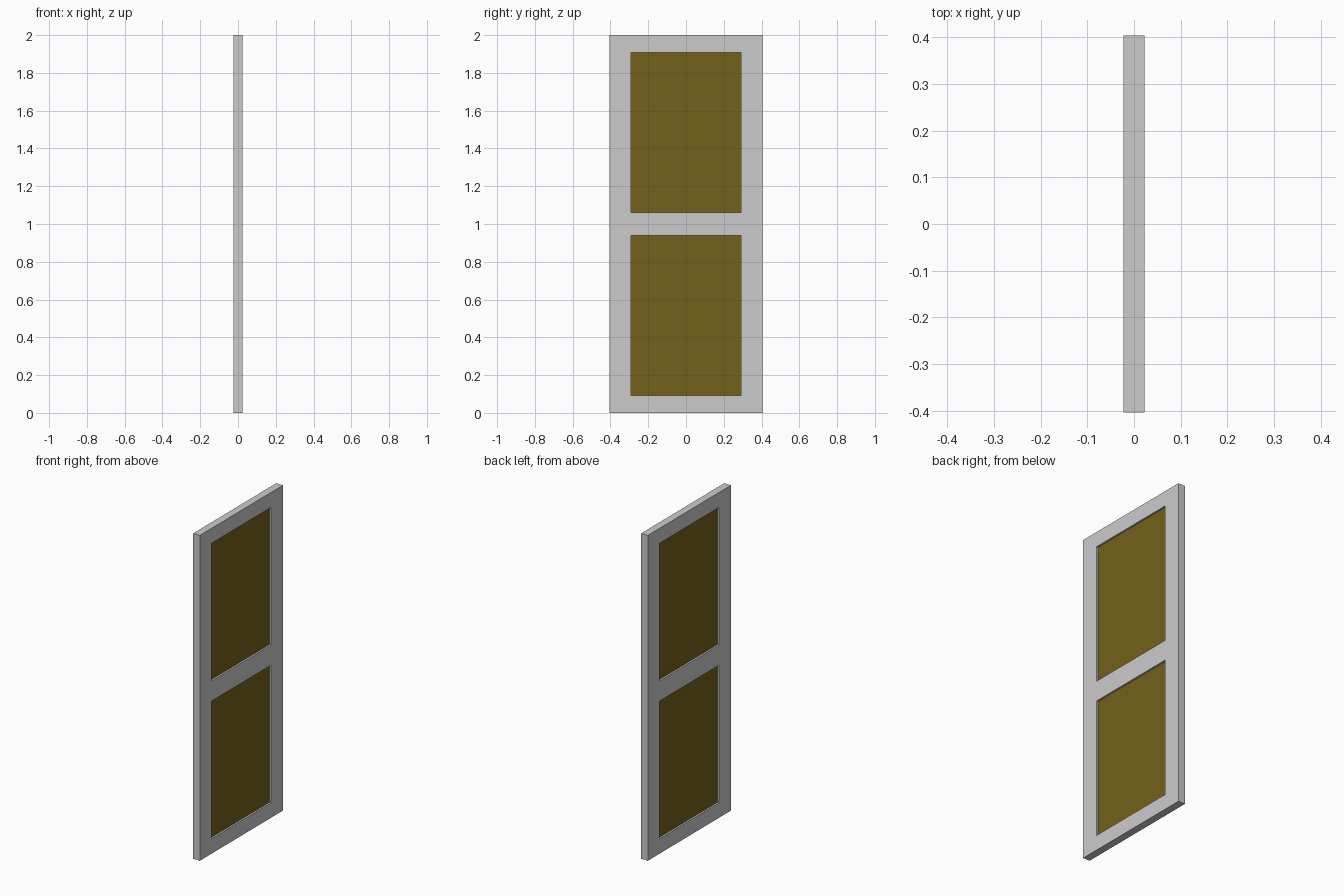
import bpy, bmesh
from mathutils import Vector

if "Cube" in bpy.data.objects:
    bpy.data.objects.remove(bpy.data.objects["Cube"])

HALF_W, OPEN_W = 0.404, 0.29
THICK, PANEL_THICK = 0.046, 0.024
OPENINGS = [(0.092, 0.938), (1.062, 1.908)]


def finish(bm, name, material=None):
    bmesh.ops.recalc_face_normals(bm, faces=bm.faces)
    mesh = bpy.data.meshes.new(name)
    bm.to_mesh(mesh)
    bm.free()
    obj = bpy.data.objects.new(name, mesh)
    bpy.context.collection.objects.link(obj)
    if material:
        mesh.materials.append(material)
    return obj


def slab(bm, thickness):
    # Thicken flat faces lying at x = -thickness / 2 towards +x
    ret = bmesh.ops.extrude_face_region(bm, geom=bm.faces[:], use_keep_orig=True)
    verts = [v for v in ret["geom"] if isinstance(v, bmesh.types.BMVert)]
    bmesh.ops.translate(bm, verts=verts, vec=Vector((thickness, 0, 0)))


# Door frame: grid of stiles and rails with the two openings left out
ys = [-HALF_W, -OPEN_W, OPEN_W, HALF_W]
zs = [0.0] + [z for pair in OPENINGS for z in pair] + [2.0]
bm = bmesh.new()
grid = [[bm.verts.new((-THICK / 2, y, z)) for y in ys] for z in zs]
for r in range(len(zs) - 1):
    for c in range(len(ys) - 1):
        if c == 1 and r in (1, 3):
            continue
        bm.faces.new((grid[r][c], grid[r][c + 1], grid[r + 1][c + 1], grid[r + 1][c]))
slab(bm, THICK)
finish(bm, "door_frame")

# Recessed panels, set back from both faces
panel_mat = bpy.data.materials.new("dark_olive")
panel_mat.diffuse_color = (0.17, 0.12, 0.01, 1)
panel_mat.use_nodes = True
panel_mat.node_tree.nodes["Principled BSDF"].inputs["Base Color"].default_value = panel_mat.diffuse_color
for name, (z0, z1) in zip(("lower_panel", "upper_panel"), OPENINGS):
    bm = bmesh.new()
    corners = [(-OPEN_W, z0), (OPEN_W, z0), (OPEN_W, z1), (-OPEN_W, z1)]
    bm.faces.new([bm.verts.new((-PANEL_THICK / 2, y, z)) for y, z in corners])
    slab(bm, PANEL_THICK)
    finish(bm, name, panel_mat)
